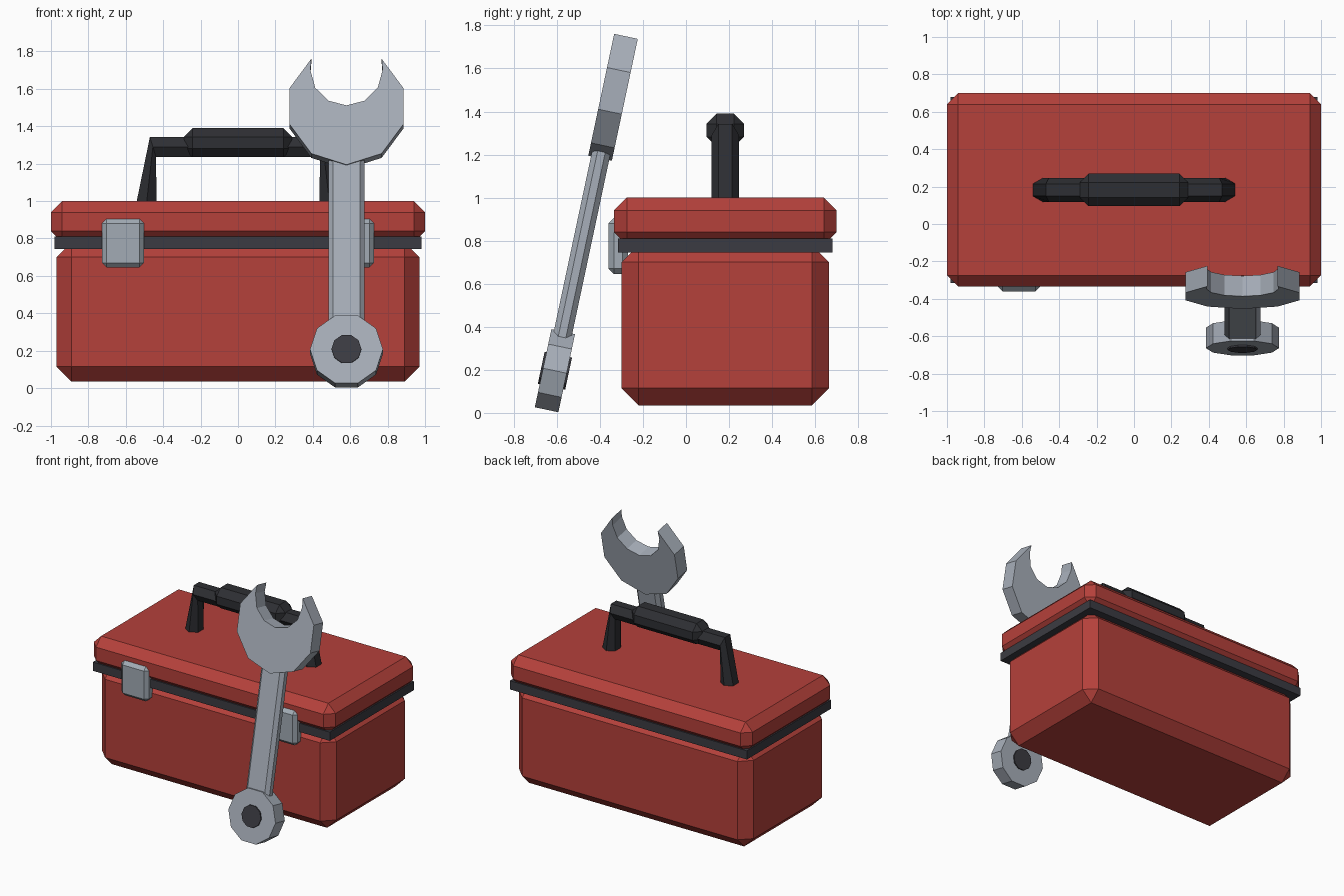
import bpy, bmesh
from math import sin, cos, pi, radians
from mathutils import Vector, Matrix

if "Cube" in bpy.data.objects:
    bpy.data.objects.remove(bpy.data.objects["Cube"], do_unlink=True)


def material(name, rgb):
    m = bpy.data.materials.new(name)
    m.use_nodes = True
    m.diffuse_color = (*rgb, 1)
    node = m.node_tree.nodes["Principled BSDF"]
    node.inputs["Base Color"].default_value = (*rgb, 1)
    node.inputs["Roughness"].default_value = 0.7
    return m


RED = material("red paint", (0.46, 0.052, 0.043))
STEEL = material("wrench steel", (0.39, 0.43, 0.49))
LATCH = material("latch steel", (0.36, 0.41, 0.46))
SEAL = material("dark grey", (0.044, 0.044, 0.054))
GRIP = material("handle black", (0.027, 0.028, 0.033))


def finish(name, bm, mat, matrix=None):
    bmesh.ops.recalc_face_normals(bm, faces=bm.faces)
    mesh = bpy.data.meshes.new(name)
    bm.to_mesh(mesh)
    bm.free()
    mesh.materials.append(mat)
    obj = bpy.data.objects.new(name, mesh)
    bpy.context.collection.objects.link(obj)
    if matrix is not None:
        obj.matrix_world = matrix
    return obj


def box(name, low, high, mat, chamfer=0, matrix=None):
    """Box between two corners, with flat chamfered edges."""
    low, high = Vector(low), Vector(high)
    bm = bmesh.new()
    bmesh.ops.create_cube(bm, size=1)
    for v in bm.verts:
        v.co = Vector(a * b for a, b in zip(v.co, high - low)) + (low + high) / 2
    if chamfer:
        bmesh.ops.bevel(bm, geom=bm.edges[:], offset=chamfer, segments=1,
                        affect="EDGES", profile=0.5)
    return finish(name, bm, mat, matrix)


def plate(name, outline, thickness, mat, matrix):
    """Outline in the local xz plane, extruded evenly to both sides."""
    bm = bmesh.new()
    face = bm.faces.new([bm.verts.new((x, -thickness / 2, z)) for x, z in outline])
    new = bmesh.ops.extrude_face_region(bm, geom=[face])["geom"]
    bmesh.ops.translate(bm, vec=(0, thickness, 0),
                        verts=[g for g in new if isinstance(g, bmesh.types.BMVert)])
    return finish(name, bm, mat, matrix)


def ngon(sides, radius, z=0):
    return [(radius * cos(2 * pi * i / sides), z + radius * sin(2 * pi * i / sides))
            for i in range(sides)]


# Case: body, seal and lid
box("body", (-0.97, -0.30, 0.035), (0.97, 0.665, 0.78), RED, 0.08)
box("seal", (-0.98, -0.315, 0.745), (0.98, 0.68, 0.81), SEAL)
box("lid", (-1.0, -0.335, 0.78), (1.0, 0.70, 1.0), RED, 0.06)

# Latches
for side, x in (("right", -0.615), ("left", 0.615)):
    box(side + "_latch", (x - 0.113, -0.36, 0.645), (x + 0.113, -0.27, 0.905),
        LATCH, 0.025)

# Handle: hexagonal bar swept through four stations, with a thick grip
HANDLE_Y = 0.1825
bm = bmesh.new()
rings = []
for x, z, nx, nz in ((-0.49, 0.98, -1, 0), (-0.455, 1.29, -0.29, 0.957),
                     (0.455, 1.29, 0.29, 0.957), (0.49, 0.98, 1, 0)):
    rings.append([bm.verts.new((x + n * nx, HANDLE_Y + y, z + n * nz))
                  for y, n in ngon(6, 0.064)])
for a, b in zip(rings, rings[1:]):
    for i in range(6):
        j = (i + 1) % 6
        bm.faces.new((a[i], a[j], b[j], b[i]))
bm.faces.new(rings[0])
bm.faces.new(rings[-1])
finish("handle_bar", bm, GRIP)
box("handle_grip", (-0.29, HANDLE_Y - 0.087, 1.235), (0.29, HANDLE_Y + 0.087, 1.39),
    GRIP, 0.047)

# Wrench, leaning back; its local origin is the centre of the ring end
LEAN = Matrix.Translation((0.58, -0.609, 0.196)) @ Matrix.Rotation(radians(-12), 4, "X")
HEAD_Z = 1.329
plate("wrench_ring", ngon(10, 0.195), 0.112, STEEL, LEAN)
plate("wrench_socket", ngon(10, 0.08), 0.13, SEAL, LEAN)
box("wrench_shaft", (-0.096, -0.043, 0.1), (0.096, 0.043, 1.1), STEEL, 0.025, LEAN)

# Open jaw: ten-sided outside without its top edge, twelve-sided bite
outer = [(0.32 * sin(radians(a)), HEAD_Z - 0.32 * cos(radians(a)))
         for a in range(-144, 145, 36)]
bite = [(0.193 * sin(radians(a)), HEAD_Z + 0.197 - 0.193 * cos(radians(a)))
        for a in range(90, -91, -30)]
plate("wrench_jaw", outer + bite, 0.112, STEEL, LEAN)
